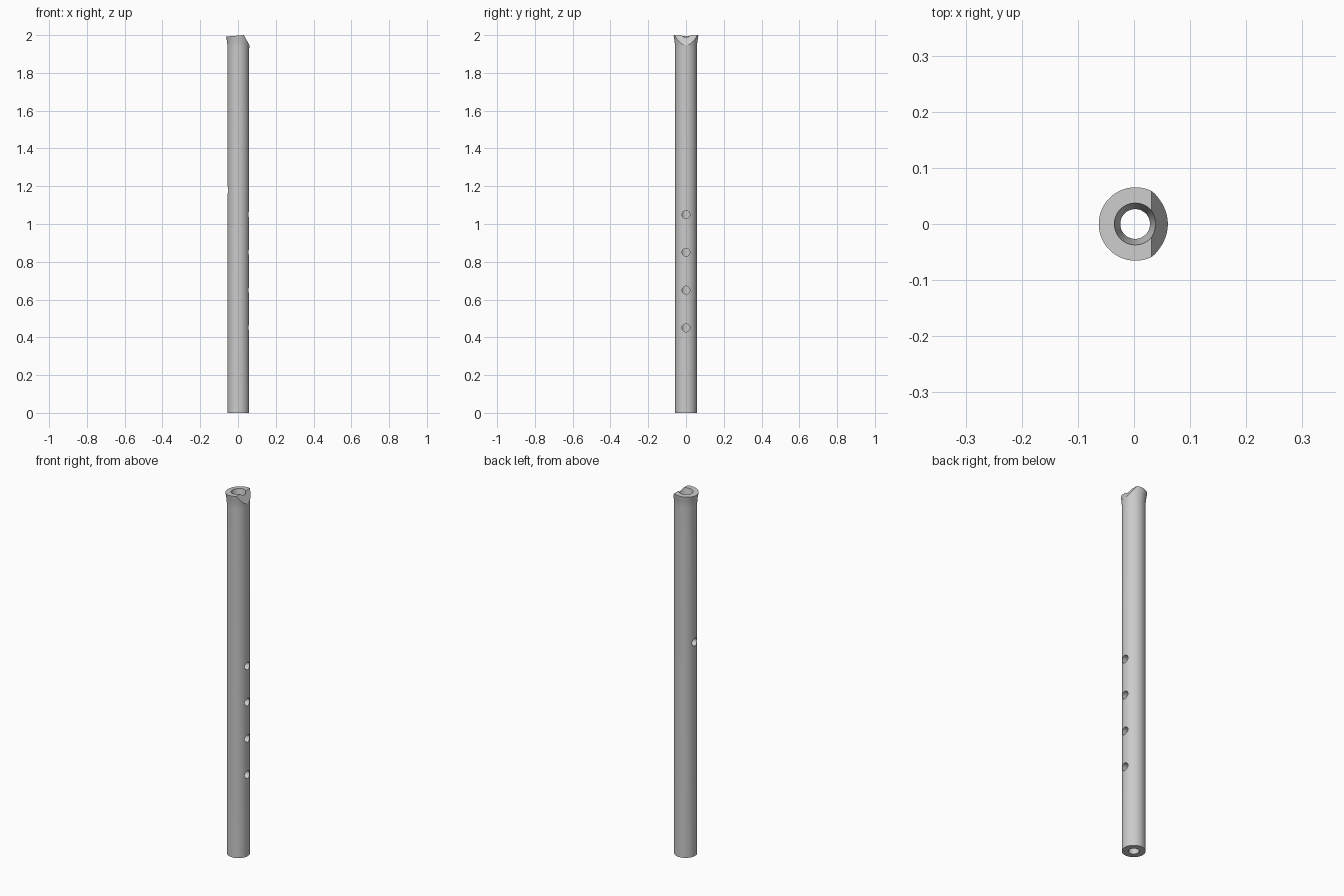
import bpy, math
from mathutils import Vector

AXIS_X = 0.002

if "Cube" in bpy.data.objects:
    bpy.data.objects.remove(bpy.data.objects["Cube"], do_unlink=True)

grey = bpy.data.materials.new("plain grey")
grey.use_nodes = True
grey.diffuse_color = (0.6, 0.6, 0.6, 1)
grey.node_tree.nodes["Principled BSDF"].inputs["Base Color"].default_value = grey.diffuse_color


def lathe(name, profile, sides=64):
    """Revolve a closed (radius, height) profile around the flute axis."""
    verts, faces, n = [], [], len(profile)
    for i in range(sides):
        a = 2 * math.pi * i / sides
        verts += [(AXIS_X + r * math.cos(a), r * math.sin(a), z) for r, z in profile]
    for i in range(sides):
        j = (i + 1) % sides
        for k in range(n):
            m = (k + 1) % n
            faces.append((i * n + k, j * n + k, j * n + m, i * n + m))
    mesh = bpy.data.meshes.new(name)
    mesh.from_pydata(verts, [], faces)
    obj = bpy.data.objects.new(name, mesh)
    bpy.context.collection.objects.link(obj)
    mesh.materials.append(grey)
    return obj


def cut(target, cutter):
    """Subtract a cutter from the target and remove the cutter."""
    cutter.hide_render = True
    cutter.data.materials.append(grey)
    mod = target.modifiers.new("cut", "BOOLEAN")
    mod.operation = "DIFFERENCE"
    mod.solver = "EXACT"
    mod.object = cutter
    bpy.context.view_layer.objects.active = target
    bpy.ops.object.modifier_apply(modifier=mod.name)
    bpy.data.objects.remove(cutter, do_unlink=True)


def block_above(point, normal):
    """Large cube lying on the outer side of a plane."""
    n = Vector(normal).normalized()
    bpy.ops.mesh.primitive_cube_add(size=0.4, location=Vector(point) + n * 0.2,
                                    rotation=n.to_track_quat("Z", "Y").to_euler())
    return bpy.context.object


# Hollow tube with a flared rim and a widened mouth
outer = [(0.0575, 0), (0.0575, 1.93), (0.0585, 1.95), (0.061, 1.97), (0.0645, 1.99), (0.067, 2.01)]
inner = [(0.0385, 2.01), (0.036, 1.985), (0.0265, 1.95), (0.0265, 0)]
flute = lathe("flute_body", outer + inner)

# Gently tilted rim and blowing notch
cut(flute, block_above((0.031, 0, 2.0), (-0.08, 0, 1)))
cut(flute, block_above((0.031, 0, 2.0), (0.052, 0, 0.029)))

# Four finger holes on one side, a thumb hole opposite
holes = [(1, 0.45 + 0.2 * i) for i in range(4)] + [(-1, 1.18)]
for side, z in holes:
    bpy.ops.mesh.primitive_cylinder_add(vertices=32, radius=0.021, depth=0.08,
                                        location=(AXIS_X + side * 0.05, 0, z),
                                        rotation=(0, math.pi / 2, 0))
    cut(flute, bpy.context.object)

# Smooth walls, sharp rims
bpy.ops.object.select_all(action="DESELECT")
flute.select_set(True)
bpy.context.view_layer.objects.active = flute
bpy.ops.object.shade_smooth_by_angle(angle=math.radians(30))
